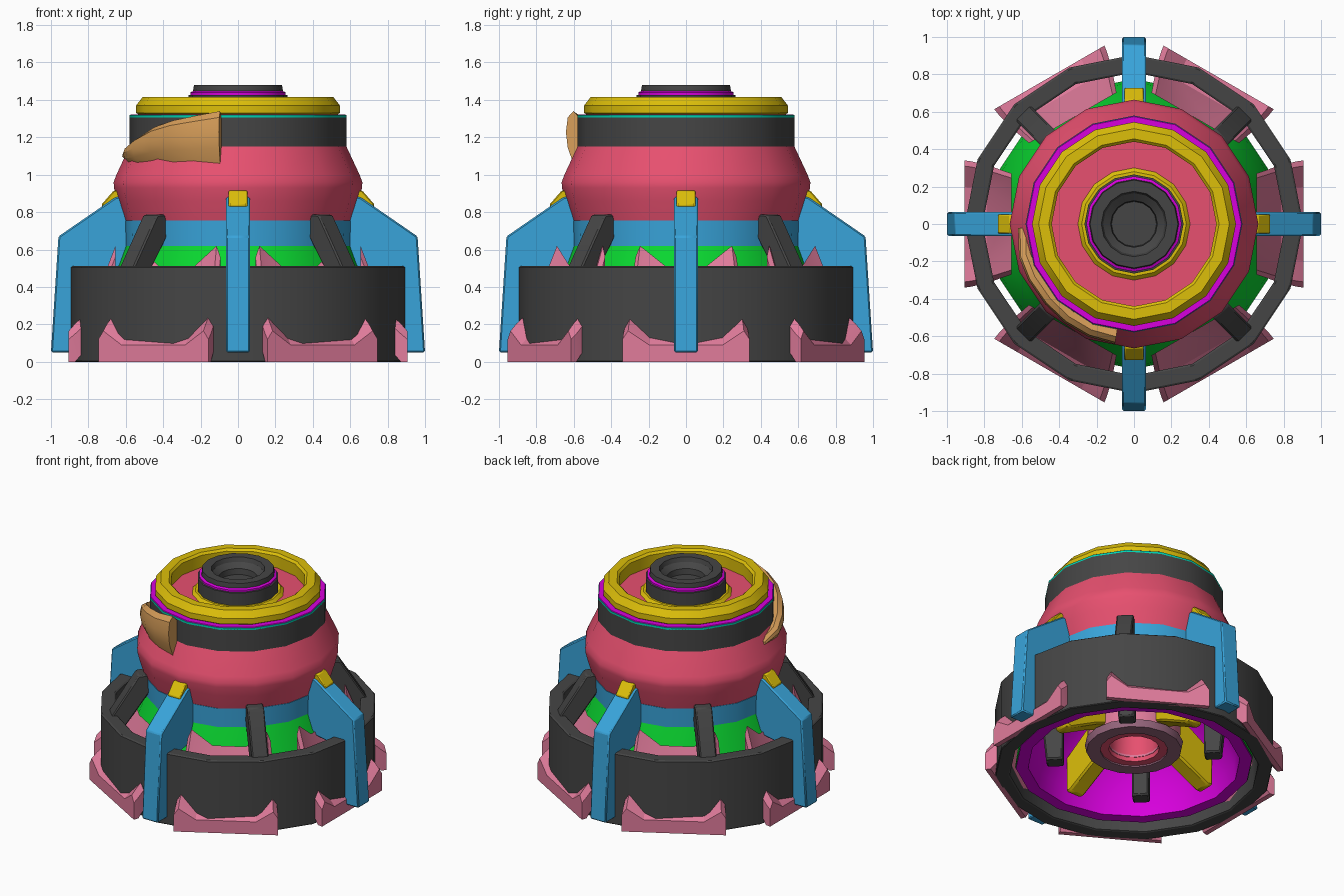
import bpy, bmesh
from math import sin, cos, radians, pi
from mathutils import Matrix, Vector

if "Cube" in bpy.data.objects:
    bpy.data.objects.remove(bpy.data.objects["Cube"])

SIDES = 16

def material(name, rgb):
    m = bpy.data.materials.new(name)
    m.diffuse_color = (*rgb, 1)
    m.use_nodes = True
    m.node_tree.nodes["Principled BSDF"].inputs["Base Color"].default_value = m.diffuse_color
    return m

RED = material("red", (0.80, 0.08, 0.16))
PINK = material("pink", (0.75, 0.20, 0.33))
BLUE = material("blue", (0.04, 0.37, 0.70))
YELLOW = material("yellow", (0.72, 0.52, 0.003))
GREEN = material("green", (0.003, 0.68, 0.03))
MAGENTA = material("magenta", (0.68, 0.0, 0.72))
TEAL = material("teal", (0.0, 0.65, 0.45))
TAN = material("tan", (0.68, 0.34, 0.10))
DARK = material("dark", (0.06, 0.06, 0.06))

def finish(name, bm, mat, bevel=0, smooth=24):
    bmesh.ops.remove_doubles(bm, verts=bm.verts, dist=1e-5)
    bmesh.ops.recalc_face_normals(bm, faces=bm.faces)
    me = bpy.data.meshes.new(name)
    bm.to_mesh(me)
    bm.free()
    me.materials.append(mat)
    ob = bpy.data.objects.new(name, me)
    bpy.context.collection.objects.link(ob)
    bpy.ops.object.select_all(action='DESELECT')
    ob.select_set(True)
    bpy.context.view_layer.objects.active = ob
    bpy.ops.object.shade_smooth_by_angle(angle=radians(smooth))
    if bevel:
        b = ob.modifiers.new("bevel", 'BEVEL')
        b.width, b.segments = bevel, 1
    return ob

def loft(bm, rings, wrap=False):
    """Skin between equal-length closed loops of points."""
    loops = [[bm.verts.new(p) for p in r] for r in rings]
    n = len(loops[0])
    pairs = list(zip(loops, loops[1:])) + ([(loops[-1], loops[0])] if wrap else [])
    for a, b in pairs:
        for i in range(n):
            j = (i + 1) % n
            bm.faces.new((a[i], a[j], b[j], b[i]))
    if not wrap:
        bm.faces.new(loops[0])
        bm.faces.new(loops[-1])

def lathe(name, profile, mat, smooth=24):
    """Revolve a closed (r, z) section around z."""
    bm = bmesh.new()
    rings = []
    for k in range(SIDES):
        a = 2 * pi * k / SIDES
        rings.append([(r * cos(a), r * sin(a), z) for r, z in profile])
    loft(bm, rings, wrap=True)
    bmesh.ops.remove_doubles(bm, verts=bm.verts, dist=1e-5)
    bmesh.ops.dissolve_degenerate(bm, edges=bm.edges, dist=1e-5)
    return finish(name, bm, mat, smooth=smooth)

def radial(name, sections, angles, mat, bevel=0):
    """Loft sections (lists of xyz along +x) and repeat around z."""
    for k, a in enumerate(angles):
        bm = bmesh.new()
        rot = Matrix.Rotation(radians(a), 3, 'Z')
        loft(bm, [[rot @ Vector(p) for p in s] for s in sections])
        finish(f"{name}_{k + 1}", bm, mat, bevel)

def plate(profile, w):
    """Two side outlines of a radial plate with half width w."""
    return [[(r, -w, z) for r, z in profile], [(r, w, z) for r, z in profile]]

AXES = (0, 90, 180, 270)
DIAGS = (45, 135, 225, 315)

# base ring
lathe("base_ring", [(0.90, 0), (0.905, 0.005), (0.905, 0.505), (0.895, 0.512),
                    (0.82, 0.512), (0.81, 0.505), (0.81, 0.005), (0.82, 0)], DARK)

# flared skirt and its lining
lathe("skirt", [(0.775, 0.06), (0.76, 0.18), (0.69, 0.40), (0.61, 0.62),
                (0.57, 0.62), (0.67, 0.39), (0.74, 0.18), (0.74, 0.06)], GREEN)
lathe("skirt_lining", [(0.77, 0.05), (0.69, 0.05), (0.68, 0.16), (0.60, 0.38),
                       (0.45, 0.55), (0.15, 0.60), (0.15, 0.62), (0.56, 0.61),
                       (0.665, 0.39), (0.735, 0.18), (0.74, 0.06), (0.77, 0.06)], MAGENTA)

# main body bands
lathe("lower_band", [(0.595, 0.62), (0.61, 0.62), (0.615, 0.755), (0.55, 0.755), (0.55, 0.62)], BLUE)
lathe("body", [(0.61, 0.75), (0.645, 0.86), (0.663, 0.93), (0.665, 0.96), (0.65, 1.0), (0.58, 1.15),
               (0.50, 1.15), (0.50, 0.75)], RED, smooth=30)
lathe("upper_band", [(0.58, 1.15), (0.58, 1.305), (0.50, 1.305), (0.50, 1.15)], DARK)
lathe("seal_strip", [(0.58, 1.303), (0.58, 1.318), (0.565, 1.318), (0.50, 1.303)], TEAL)
lathe("seal_ring", [(0.578, 1.317), (0.574, 1.322), (0.46, 1.322), (0.46, 1.317)], MAGENTA)

# top rim and recessed floor
lathe("top_rim", [(0.52, 1.315), (0.545, 1.33), (0.545, 1.37), (0.51, 1.415), (0.455, 1.415),
                  (0.44, 1.40), (0.44, 1.28), (0.50, 1.28)], YELLOW)
lathe("recess_floor", [(0, 1.315), (0.47, 1.315), (0.47, 1.28), (0, 1.28)], RED)
lathe("hub_collar", [(0.20, 1.335), (0.28, 1.335), (0.30, 1.315), (0.20, 1.315)], YELLOW)

# central hub
lathe("hub", [(0.20, 1.30), (0.265, 1.30), (0.265, 1.425), (0.24, 1.43),
              (0.24, 1.45), (0.235, 1.48), (0.175, 1.48), (0.165, 1.45), (0.125, 1.42),
              (0.12, 1.38), (0, 1.38), (0, 1.36), (0.20, 1.36)], DARK)
lathe("hub_stripe", [(0.255, 1.425), (0.255, 1.44), (0.24, 1.447), (0.23, 1.43)], MAGENTA)

# central tube underneath
lathe("lower_tube", [(0.30, 0.18), (0.31, 0.62), (0.20, 0.62), (0.16, 0.19)], PINK)
lathe("tube_lip", [(0.31, 0.15), (0.32, 0.20), (0.22, 0.20), (0.22, 0.15)],
      material("mauve", (0.30, 0.13, 0.20)))
lathe("tube_mouth", [(0.225, 0.16), (0.225, 0.20), (0.17, 0.30), (0.15, 0.50), (0, 0.50),
                     (0, 0.48), (0.14, 0.48), (0.155, 0.29), (0.165, 0.16)], RED)

# outer fins with clips
radial("fin", plate([(0.87, 0.05), (1.0, 0.05), (0.96, 0.67), (0.655, 0.88),
                     (0.58, 0.88), (0.58, 0.56), (0.66, 0.48), (0.87, 0.44)], 0.063), AXES, BLUE, 0.008)
radial("fin_clip", plate([(0.60, 0.82), (0.72, 0.815), (0.73, 0.84), (0.665, 0.915),
                          (0.60, 0.915)], 0.05), AXES, YELLOW, 0.006)

# inner webs and posts
radial("inner_web", plate([(0.28, 0.22), (0.36, 0.19), (0.58, 0.08), (0.62, 0.09),
                           (0.62, 0.34), (0.28, 0.55)], 0.06), AXES, YELLOW, 0.012)
radial("inner_post", plate([(0.46, 0.08), (0.57, 0.08), (0.60, 0.40), (0.46, 0.56)], 0.055),
       DIAGS, DARK, 0.01)

# diagonal braces
radial("brace", plate([(0.86, 0.44), (0.84, 0.51), (0.665, 0.785), (0.58, 0.79),
                       (0.58, 0.68), (0.76, 0.42)], 0.055), DIAGS, DARK, 0.008)

# foot pads: horned section, shallow under the ring, then steep against the skirt
def pad_section(r, w, base, low, mid, top, notch=0.58):
    half = [(w, base), (w, mid), (w * 0.91, top), (w * notch, low)]
    pts = half + [(-y, z) for y, z in reversed(half)]
    return [(r, y, z) for y, z in pts]

radial("foot_pad", [pad_section(0.905, 0.34, 0, 0.09, 0.12, 0.165),
                    pad_section(0.87, 0.335, 0, 0.125, 0.15, 0.205),
                    pad_section(0.785, 0.315, 0.10, 0.20, 0.23, 0.28),
                    pad_section(0.655, 0.27, 0.44, 0.51, 0.56, 0.62, 0.4)],
       range(0, 360, 60), PINK)

# curved side shield
bm = bmesh.new()
rings = []
for ang, r, lo, hi in [(261, 0.64, 1.06, 1.34), (248, 0.64, 1.06, 1.315), (235, 0.635, 1.065, 1.29),
                       (222, 0.63, 1.06, 1.255), (208, 0.63, 1.05, 1.20), (196, 0.63, 1.06, 1.15),
                       (182, 0.61, 1.08, 1.11)]:
    c, s, h = cos(radians(ang)), sin(radians(ang)), hi - lo
    section = [(0.57, lo), (r - 0.03, lo), (r, lo + h * 0.3), (r + 0.01, lo + h * 0.6),
               (r, lo + h * 0.88), (r - 0.03, hi), (0.57, hi - h * 0.15)]
    rings.append([(q * c, q * s, z) for q, z in section])
loft(bm, rings)
finish("side_shield", bm, TAN)
